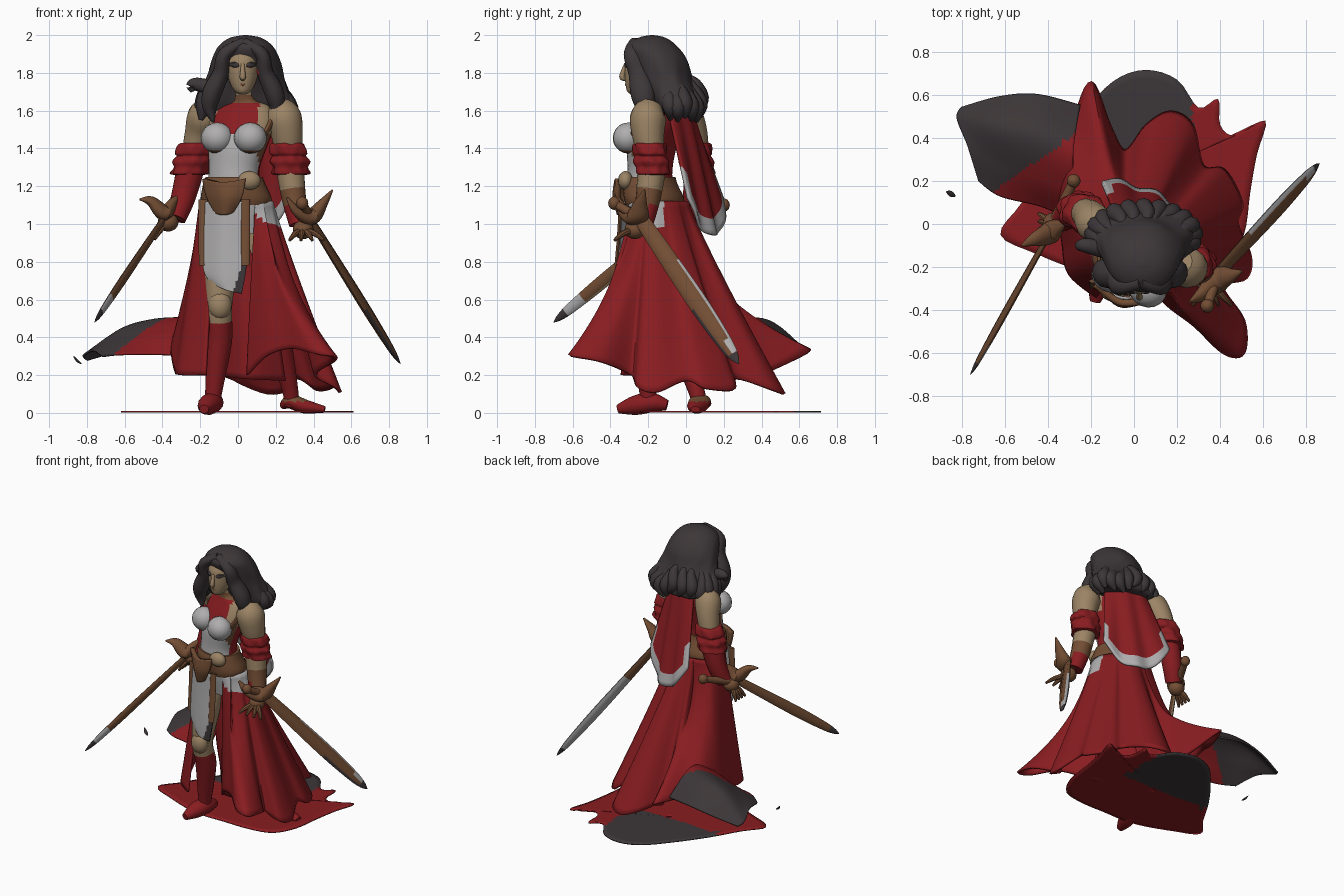
import bpy, math, random
from mathutils import Vector as V
random.seed(4)

def mat(name, r, g, b):
    m = bpy.data.materials.new(name)
    m.diffuse_color = (r, g, b, 1)
    return m
PAL = [mat("red_cloth", .25, .012, .015), mat("charcoal", .046, .037, .039), mat("pale_grey", .43, .42, .42),
       mat("skin_tan", .33, .23, .13), mat("leather_brown", .17, .075, .034)]
RED, DARK, PALE, TAN, BROWN = range(5)

def mesh(name, verts, faces, col, solid=0):
    """col is a palette index or a rule(centre, normal) -> index"""
    me = bpy.data.meshes.new(name)
    me.from_pydata([tuple(v) for v in verts], [], faces)
    for m in PAL:
        me.materials.append(m)
    me.update()
    for p in me.polygons:
        p.material_index = col(p.center, p.normal) if callable(col) else col
    ob = bpy.data.objects.new(name, me)
    bpy.context.collection.objects.link(ob)
    if solid:
        s = ob.modifiers.new("thickness", 'SOLIDIFY')
        s.thickness, s.offset = solid, 0
    return ob

def curve(pts, n, closed=False):
    """Catmull-Rom through tuples of any length"""
    k, out = len(pts), []
    for i in range(k if closed else k - 1):
        ids = [(i + j) % k if closed else min(max(i + j, 0), k - 1) for j in (-1, 0, 1, 2)]
        a, b, c, d = [pts[j] for j in ids]
        for s in range(n):
            t = s / n
            out.append(tuple(.5 * (2 * q + (r - p) * t + (2*p - 5*q + 4*r - w) * t*t + (3*q - p - 3*r + w) * t**3)
                             for p, q, r, w in zip(a, b, c, d)))
    return out if closed else out + [tuple(pts[-1])]

def skin(name, rows, col, closed=True, caps=True, solid=0):
    m, w = len(rows), len(rows[0])
    f = [(i*w + j, i*w + (j+1) % w, (i+1)*w + (j+1) % w, (i+1)*w + j)
         for i in range(m - 1) for j in range(w if closed else w - 1)]
    if closed and caps:
        f += [tuple(range(w))[::-1], tuple(range((m-1)*w, m*w))]
    return mesh(name, [p for r in rows for p in r], f, col, solid)

def tube(name, pts, col, flat=1, hint=(0, 1, .1), seg=14, n=5):
    """sweep along (x, y, z, radius) points; flat squashes the section across hint"""
    c = curve(pts, n)
    rows = []
    for i, p in enumerate(c):
        d = (V(c[min(i+1, len(c)-1)][:3]) - V(c[max(i-1, 0)][:3])).normalized()
        a = V(hint); a = (a - d * a.dot(d)).normalized()
        b = d.cross(a); r = max(p[3], .002)
        rows.append([V(p[:3]) + a*r*math.cos(2*math.pi*k/seg) + b*r*flat*math.sin(2*math.pi*k/seg) for k in range(seg)])
    return skin(name, rows, col)

def loft(name, rings, col, rot=0, seg=32, n=4, wave=lambda a, z: 1, caps=True):
    """horizontal ellipses (z, cx, cy, rx, ry)"""
    rows = []
    for z, cx, cy, rx, ry in curve(rings, n):
        row = []
        for k in range(seg):
            a = 2*math.pi*k/seg
            x, y = max(rx, .003)*math.cos(a)*wave(a, z), max(ry, .003)*math.sin(a)*wave(a, z)
            row.append((cx + x*math.cos(rot) - y*math.sin(rot), cy + x*math.sin(rot) + y*math.cos(rot), z))
        rows.append(row)
    return skin(name, rows, col, caps=caps)

def ball(name, c, r, col, seg=16, rot=0):
    x, y, z = c; rx, ry, rz = r
    return loft(name, [(z - rz*math.cos(math.pi*i/10), x, y, rx*math.sin(math.pi*i/10), ry*math.sin(math.pi*i/10))
                       for i in range(11)], col, rot, seg=seg, n=1)

def sheet(name, rows, col, n=6, solid=.012):
    r = [curve(q, n) for q in rows]
    cols = [curve([q[j] for q in r], n) for j in range(len(r[0]))]
    return skin(name, cols, col, closed=False, solid=solid)

TURN = math.radians(-25)                      # the body is twisted to its right
SIDE = V((math.cos(TURN), math.sin(TURN), 0)); FWD = V((SIDE.y, -SIDE.x, 0))

# torso, neck and bodice
def torso_col(c, n):
    side, front = (c - V((.01, -.17, 0))).dot(SIDE), n.dot(FWD) > -.1
    if c.z > 1.64: return TAN if c.z > 1.68 else BROWN
    if c.z > 1.47: return RED if abs(side) < .12 else TAN
    return PALE if front and abs(side) < .13 else (BROWN if front else RED)
loft("torso", [(.95, -.01, -.14, .18, .13), (1.1, -.01, -.16, .19, .14), (1.22, -.02, -.19, .145, .12),
     (1.3, -.02, -.19, .14, .115), (1.42, 0, -.18, .165, .125), (1.53, .02, -.15, .185, .12),
     (1.62, .03, -.14, .15, .085), (1.66, .03, -.16, .065, .06), (1.76, .03, -.19, .055, .055)], torso_col, TURN)
for nm, x, y in (("right_breast_cup", -.11, -.235), ("left_breast_cup", .065, -.305)):
    ball(nm, (x, y, 1.455), (.088, .082, .082), lambda c, n: BROWN if n.z < -.85 else PALE, rot=TURN)
tube("bodice_strap", [(.12, -.27, 1.45, .03), (.17, -.24, 1.53, .035), (.19, -.17, 1.62, .03)], BROWN, .5)

# belt, buckle and pouch
loft("belt", [(1.1, -.01, -.165, .19, .145), (1.14, -.01, -.17, .195, .15), (1.21, -.02, -.19, .17, .14),
              (1.25, -.02, -.19, .155, .13)], BROWN, TURN, n=3)
sheet("buckle", [[(-.18, -.28, 1.24), (-.07, -.36, 1.22), (.04, -.36, 1.24)], [(-.16, -.28, 1.15), (-.07, -.37, 1.14), (.02, -.36, 1.15)],
                 [(-.11, -.31, 1.06), (-.07, -.35, 1.05), (-.03, -.34, 1.07)]], BROWN, solid=.03)
ball("belt_pouch", (.06, -.32, 1.23), (.06, .04, .05), TAN)

# tabard with leather edging
sheet("tabard", [[(-.18, -.26, 1.12), (-.08, -.335, 1.12), (.03, -.345, 1.12)], [(-.18, -.28, .92), (-.08, -.345, .92), (.035, -.35, .92)],
      [(-.18, -.29, .76), (-.08, -.355, .73), (.045, -.36, .78)], [(-.14, -.31, .69), (-.06, -.36, .65), (.02, -.36, .63)]],
      lambda c, n: DARK if c.x > -.02 and c.z < .66 + 3*(c.x + .02) and c.z < .82 else PALE, n=10)
for nm, x, y in (("right_edging", -.185, -.265), ("left_edging", .04, -.345)):
    tube(nm, [(x, y, 1.13, .024), (x, y - .01, .95, .024), (x, y - .025, .78, .022)], BROWN, .4, (1, 0, 0), n=3)

# skirt: a fanned sheet from waist ellipse to a lobed hem, open at the front
hem = [(-.17, -.34, .2), (-.3, -.23, .2), (-.33, -.08, .22), (-.35, .08, .33), (-.34, .3, .38), (-.28, .48, .33), (-.2, .66, .33),
       (-.11, .45, .22), (-.04, .34, .18), (.06, .46, .13), (.17, .52, .1), (.27, .46, .12), (.32, .27, .18), (.42, .25, .12),
       (.5, .1, .13), (.48, 0, .17), (.54, -.15, .11), (.52, -.25, .13), (.41, -.29, .2), (.51, -.45, .27), (.51, -.6, .3),
       (.42, -.6, .31), (.28, -.47, .34), (.15, -.37, .3), (.05, -.25, .2)]
hc = curve(hem, 6)
rows = []
for i in range(29):
    t = i / 28
    row = []
    for h in hc:
        a = math.atan2(h[1] + .15, h[0]) - TURN
        w = V((-.01, -.15, 1.12)) + SIDE*.195*math.cos(a) - FWD*.15*math.sin(a)
        far = max(0, math.hypot(h[0], h[1] + .15) - .45) * max(0, h[2] - .12)   # raised lobes kick out late
        k = t**(1.08 + 18*far)
        row.append((w.x + (h[0] - w.x)*k, w.y + (h[1] - w.y)*k, w.z + (h[2] - w.z)*t))
    rows.append(row)
skin("skirt", rows, lambda c, n: PALE if c.x > .05 and c.y < -.12 and c.z > .98 + .6*(.2 - c.x) else RED, closed=False, solid=.016)
# inner skirt layer behind the legs
sheet("inner_skirt", [[(-.12, -.12, .95), (0, -.2, .95), (.12, -.15, .95)], [(-.1, -.1, .5), (.05, -.22, .5), (.2, -.15, .5)],
                      [(-.12, 0, .2), (.04, -.2, .18), (.25, -.1, .17)]], RED)

# blown train, ground pool and loose scrap
sheet("train", [[(-.25, .55, .35), (-.28, .35, .5), (-.28, .15, .43), (-.26, 0, .3)], [(-.45, .6, .36), (-.45, .42, .49), (-.45, .22, .42), (-.42, .08, .31)],
      [(-.62, .59, .33), (-.62, .45, .44), (-.62, .27, .38), (-.62, .13, .31)], [(-.8, .54, .28), (-.82, .49, .3), (-.77, .36, .33), (-.72, .2, .3)]],
      lambda c, n: DARK if c.y > .12 + .7*(c.x + .7) else RED, n=10)
pool = [(-.62, -.05), (-.52, .1), (-.4, .3), (-.25, .5), (-.1, .66), (.05, .715), (.2, .67), (.3, .54), (.39, .58), (.4, .46), (.47, .41),
        (.61, .48), (.57, .32), (.54, .15), (.51, -.05), (.42, -.2), (.25, -.24), (.05, -.24), (-.12, -.24), (-.27, -.21), (-.45, -.14)]
pc = curve(pool, 4, True)
skin("cloth_pool", [[(x*s, .2 + (y - .2)*s, .006) for x, y in pc] for s in [1 - j/14 for j in range(14)] + [.01]],
     lambda c, n: DARK if c.y > .22 and -.42 < c.x < .27 else RED, caps=False, solid=.01)
tube("loose_scrap", [(-.87, .15, .3, .004), (-.85, .14, .275, .014), (-.83, .13, .26, .004)], DARK, .5, n=3)

# back cape with pale trim
cape = []
for i in range(25):
    t = i / 24
    row = []
    for j in range(33):
        u = j/16 - 1
        p = V((.07, .0, 0)) + SIDE*(u*(.135 + .095*t) - .05*t) - FWD*(.14*t - .05*u*u + .009*math.sin(u*8 + 1)*(.4 + t))
        row.append((p.x, p.y, 1.63 - t*(.69 - .2*abs(u)**2.5)))
    cape.append(row)
ob = skin("cape", cape, RED, closed=False, solid=.016)
for i, p in enumerate(ob.data.polygons):
    if i // 32 > 20 or (i // 32 > 15 and not 2 <= i % 32 < 30): p.material_index = PALE

# legs and feet
def leg_col(c, n): return TAN if c.z > .48 else (TAN if .36 < c.z < .39 else RED)
tube("right_leg", [(-.08, -.18, 1, .1), (-.09, -.24, .78, .09), (-.1, -.27, .56, .07), (-.1, -.23, .38, .07), (-.13, -.2, .1, .045), (-.13, -.2, .03, .045)],
     lambda c, n: TAN if c.z > .48 else RED)
ball("right_knee", (-.095, -.31, .57), (.062, .05, .075), TAN)
tube("right_foot", [(-.12, -.1, .04, .03), (-.13, -.18, .055, .055), (-.16, -.27, .04, .055), (-.18, -.36, .02, .025)], RED, .95, (1, 0, 0))
tube("left_leg", [(.08, -.12, 1, .1), (.13, -.11, .78, .09), (.18, -.08, .55, .07), (.22, -.03, .38, .065), (.28, .06, .1, .042), (.28, .07, .03, .042)], leg_col)
tube("left_foot", [(.24, .11, .04, .03), (.28, .08, .06, .055), (.35, .06, .035, .055), (.46, .05, .018, .025)],
     lambda c, n: BROWN if c.z > .06 else RED, .7, (0, 1, 0))

# arms: shoulder, ruffled sleeve, gauntlet, hand
arms = {"left": [(.215, -.18, 1.63, .06), (.24, -.2, 1.57, .095), (.26, -.2, 1.47, .085), (.275, -.18, 1.3, .06), (.295, -.2, 1.14, .05), (.325, -.23, 1, .04)],
        "right": [(-.15, -.03, 1.63, .06), (-.18, 0, 1.57, .088), (-.21, .04, 1.47, .075), (-.25, .06, 1.3, .06), (-.29, .05, 1.14, .05), (-.33, .02, 1.03, .04)]}
for s, p in arms.items():
    tube(s + "_arm", p, lambda c, n: TAN if c.z > 1.2 else BROWN)
    a, b = V(p[2][:3]), V(p[3][:3])
    mid = [(1.43, .07, .07), (1.42, .088, .085), (1.375, .1, .09), (1.36, .088, .082), (1.33, .105, .092), (1.3, .092, .085), (1.265, .1, .085), (1.26, .05, .05)]
    loft(s + "_ruffled_sleeve", [(z, *a.lerp(b, (1.47 - z)/.17).xy, rx, ry) for z, rx, ry in mid], RED, n=3,
         wave=lambda g, z: 1 + .06*math.sin(5*g + 30*z) + .03*math.sin(9*g - 50*z))
    g = [tuple(q[:3]) + (q[3] + .016,) for q in p[3:]]
    tube(s + "_gauntlet", g, lambda c, n, s=s: RED if s == "right" or c.z < 1.09 else (TAN if c.z > 1.18 else BROWN), n=4)
    h = V(p[5][:3]); o = V((.02, -.04, -.03)) if s == "left" else V((-.04, -.02, -.02))
    ball(s + "_hand", h + o, (.055, .055, .05), BROWN)
    for k in range(4):                        # spread fingers
        q = h + o; d = V((.05*k - .06, -.09, -.03)) if s == "left" else V((-.06, .03*k - .05, -.06))
        tube(f"{s}_finger_{k+1}", [(*q, .018), (*(q + d*.7), .016), (*(q + d*1.2 + V((0, 0, -.02))), .008)], BROWN, seg=8, n=3, hint=(.3, .2, 1))

# swords: curved guard, grip, pommel, tapered blade
def sword(s, guard, grip, base, tip, w, hint, col):
    tube(s + "_guard", guard, BROWN, .75, (.3, 1, .2))
    tube(s + "_grip", [(*grip[0], .026), (*grip[1], .022)], BROWN, n=4, hint=(0, .2, 1))
    ball(s + "_pommel", grip[1], (.032, .032, .035), BROWN)
    a, b = V(base), V(tip)
    pts = [(*a.lerp(b, t), w*k) for t, k in ((0, .75), (.25, .9), (.6, 1), (.85, .8), (.95, .5), (1, .05))]
    tube(s + "_blade", pts, lambda c, n: col((c - a).length / (b - a).length, n), .4, hint, seg=8)
sword("left", [(.5, -.22, 1.18, .006), (.45, -.24, 1.11, .035), (.39, -.26, 1.04, .06), (.31, -.33, 1.07, .035), (.26, -.36, 1.14, .008)],
      ((.39, -.23, 1.02), (.34, -.38, 1.11)), (.38, -.24, 1.03), (.86, .28, .26), .052, (0, .83, .55),
      lambda t, n: DARK if t > .93 or (t > .6 and n.y < -.4) else (BROWN if t < .35 or n.y < -.1 else PALE))
sword("right", [(-.52, -.1, 1.13, .006), (-.46, -.07, 1.12, .035), (-.39, -.04, 1.06, .055), (-.34, 0, 1.12, .03), (-.3, .04, 1.16, .006)],
      ((-.39, -.03, 1.02), (-.28, .2, 1.1)), (-.39, -.04, 1.03), (-.76, -.7, .48), .036, (0, -.5, .8),
      lambda t, n: DARK if t > .9 else (PALE if t > .75 and n.x > 0 else (TAN if n.z < -.5 else BROWN)))

# head and face
loft("head", [(1.685, .025, -.265, .015, .02), (1.70, .025, -.26, .04, .05), (1.74, .025, -.245, .065, .075), (1.8, .025, -.23, .082, .095),
              (1.87, .025, -.22, .085, .1), (1.93, .025, -.2, .07, .08), (1.95, .025, -.2, .02, .02)], TAN)
tube("nose", [(.025, -.318, 1.85, .009), (.025, -.334, 1.8, .014), (.025, -.337, 1.775, .016), (.025, -.315, 1.765, .008)], TAN, n=3, hint=(1, 0, 0))
for s in (-1, 1):
    tube("eye", [(.025 + s*.02, -.322, 1.838, .006), (.025 + s*.04, -.311, 1.842, .016), (.025 + s*.068, -.288, 1.845, .008)], DARK, .7, (0, 0, 1), seg=8, n=3)
tube("mouth", [(0, -.306, 1.738, .003), (.025, -.319, 1.738, .007), (.05, -.306, 1.738, .003)], BROWN, .7, (0, 0, 1), seg=8, n=3)
ball("earring", (.115, -.27, 1.81), (.016, .02, .03), RED)

# hair: wavy mass, framing locks and curls
loft("hair", [(2, .04, -.18, .01, .01), (1.985, .04, -.18, .085, .075), (1.94, .04, -.18, .145, .135), (1.87, .04, -.145, .18, .15),
     (1.78, .04, -.11, .205, .14), (1.7, .04, -.075, .235, .14), (1.63, .045, -.05, .25, .14), (1.585, .045, -.04, .21, .12), (1.58, .045, -.04, .05, .03)],
     DARK, seg=64, wave=lambda a, z: 1 + (2 - z)*.09*math.sin(5*a + 14*z) + (2 - z)*.05*math.sin(11*a - 30*z))
for s, x in ((-1, -.06), (1, .115)):
    tube("framing_lock", [(.03, -.27, 1.965, .03), (x + s*.01, -.285, 1.9, .045), (x + s*.03, -.25, 1.8, .055), (x + s*.075, -.23, 1.7, .065),
                          (x + s*.09, -.22, 1.62, .05), (x + s*.07, -.23, 1.54, .01)], DARK, .8)
for k in range(13):
    a = math.radians(-15 + 210*k/12); j = random.uniform(-.03, .03)
    c, s = math.cos(a), math.sin(a)
    tube("curl", [(.04 + .15*c, -.11 + .1*s, 1.8, .005), (.04 + .2*c + j, -.07 + .115*s, 1.72 + j, .032),
                  (.045 + .235*c, -.05 + .13*s, 1.64 + j, .042), (.045 + .22*c + j*1.5, -.05 + .13*s, 1.57 + j, .012)], DARK, seg=10, n=4)
tube("stray_wisp", [(-.14, -.12, 1.72, .04), (-.22, -.1, 1.74, .035), (-.25, -.1, 1.73, .025), (-.24, -.1, 1.7, .01)], DARK, hint=(0, 0, 1))

# smooth shading with sharp edges kept
for o in bpy.context.scene.objects:
    o.select_set(True)
    bpy.context.view_layer.objects.active = o
bpy.ops.object.shade_smooth_by_angle(angle=math.radians(40))
